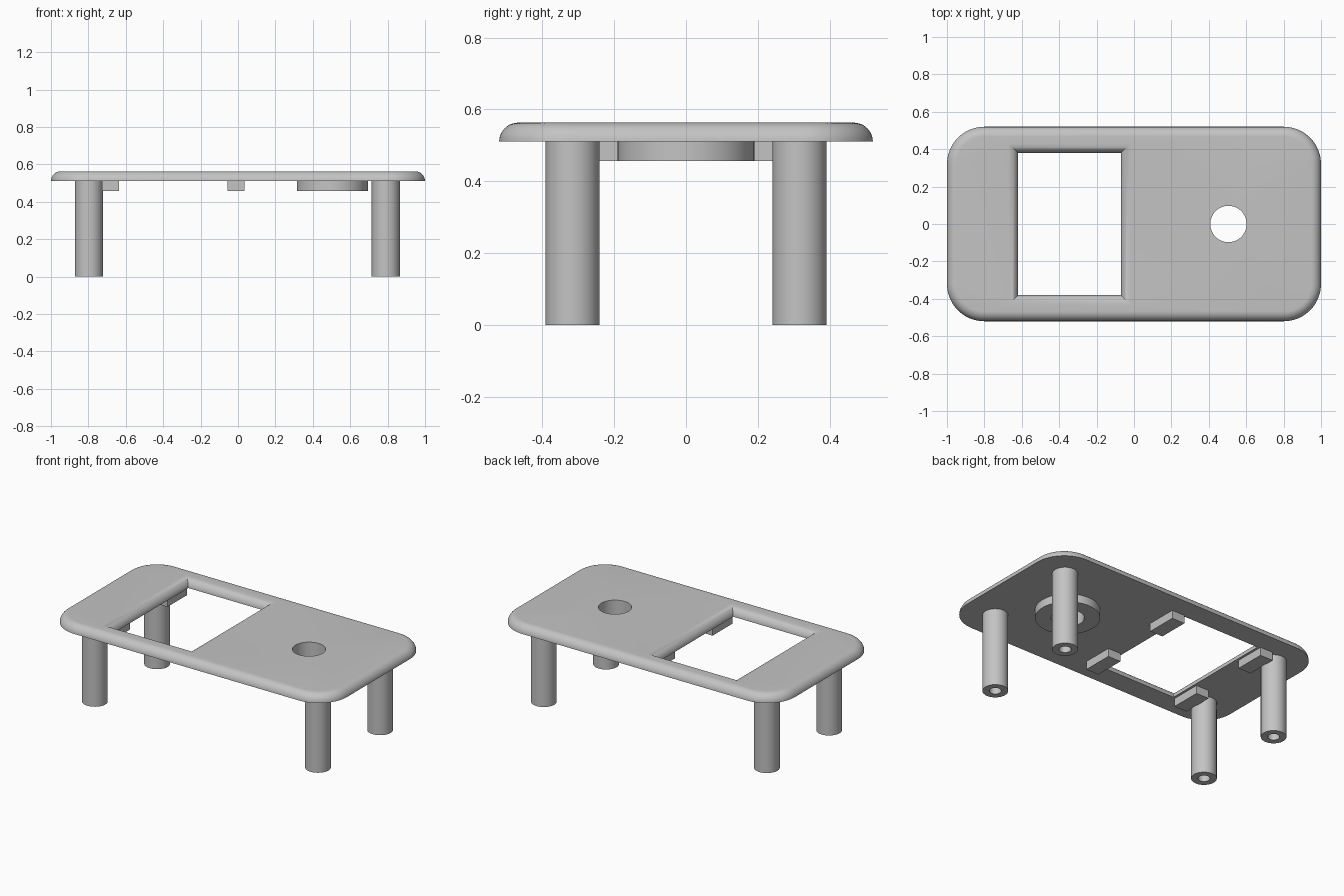
import bpy, bmesh
from math import sin, cos, pi, radians

cube = bpy.data.objects.get("Cube")
if cube:
    bpy.data.objects.remove(cube, do_unlink=True)

grey = bpy.data.materials.new("light_grey")
grey.use_nodes = True
COLOUR = (0.55, 0.55, 0.55, 1)
grey.diffuse_color = COLOUR
grey.node_tree.nodes["Principled BSDF"].inputs["Base Color"].default_value = COLOUR

UNDER, TOP, LOW = 0.51, 0.563, 0.457   # plate underside, plate top, underside fittings
ROUND = TOP - UNDER                    # radius of the rounded rims
HOLE_X, HOLE_R = 0.505, 0.097


def finish(name, bm):
    bmesh.ops.recalc_face_normals(bm, faces=bm.faces)
    mesh = bpy.data.meshes.new(name)
    bm.to_mesh(mesh)
    bm.free()
    mesh.set_sharp_from_angle(angle=radians(35))
    mesh.materials.append(grey)
    obj = bpy.data.objects.new(name, mesh)
    bpy.context.collection.objects.link(obj)
    return obj


def circle(cx, cy, r, n=64):
    return [(cx + r * cos(2 * pi * i / n), cy + r * sin(2 * pi * i / n)) for i in range(n)]


def rounded_outline(hx, hy, r, n=16):
    pts = []
    for k, (sx, sy) in enumerate([(1, 1), (-1, 1), (-1, -1), (1, -1)]):
        for i in range(n + 1):
            a = (k + i / n) * pi / 2
            pts.append((sx * (hx - r) + r * cos(a), sy * (hy - r) + r * sin(a)))
    return pts


def window_outline(grow):
    x0, x1, y = -0.62 - grow, -0.07 + grow, 0.38 + grow
    return [(x1, y), (x0, y), (x0, -y), (x1, -y)]


def loft(bm, levels, closed=False):
    """Bridge a list of (outline, z) levels; returns the edges of the first and last loop."""
    rings = [[bm.verts.new((x, y, z)) for x, y in pts] for pts, z in levels]
    pairs = list(zip(rings, rings[1:]))
    if closed:
        pairs.append((rings[-1], rings[0]))
    for a, b in pairs:
        for i in range(len(a)):
            j = (i + 1) % len(a)
            bm.faces.new((a[i], a[j], b[j], b[i])).smooth = True
    return [[bm.edges.get((r[i - 1], r[i])) for i in range(len(r))]
            for r in (rings[0], rings[-1])]


def tube(name, cx, cy, outer, inner, z0, z1):
    bm = bmesh.new()
    big, small = circle(cx, cy, outer), circle(cx, cy, inner)
    loft(bm, [(big, z0), (big, z1), (small, z1), (small, z0)], closed=True)
    return finish(name, bm)


def block(name, cx, cy, sx, sy, z0, z1):
    bm = bmesh.new()
    bmesh.ops.create_cube(bm, size=1)
    for v in bm.verts:
        v.co = (cx + v.co.x * sx, cy + v.co.y * sy, (z0 + z1) / 2 + v.co.z * (z1 - z0))
    return finish(name, bm)


# Plate with rounded outer rim, rounded window rim and a round hole
bm = bmesh.new()
steps = [i / 10 * pi / 2 for i in range(11)]
rim = [(ROUND * (1 - cos(a)), UNDER + ROUND * sin(a)) for a in steps]
loops = [
    loft(bm, [(rounded_outline(1 - d, 0.52 - d, 0.2 - d), z) for d, z in rim]),
    loft(bm, [(window_outline(d), z) for d, z in rim]),
    loft(bm, [(circle(HOLE_X, 0, HOLE_R), z) for z in (UNDER, TOP)]),
]
for side, up in ((0, -1), (1, 1)):
    edges = [e for pair in loops for e in pair[side]]
    made = bmesh.ops.triangle_fill(bm, edges=edges, use_beauty=True, normal=(0, 0, up))
    for g in made["geom"]:
        if isinstance(g, bmesh.types.BMFace):
            g.smooth = False
finish("plate", bm)

# Collar below the round hole
tube("hole_collar", HOLE_X, 0, 0.19, HOLE_R, LOW, UNDER)

# Hollow legs and the blocks beside the window
for sy, depth in ((-1, "front"), (1, "back")):
    for cx, side in ((-0.797, "right"), (0.79, "left")):
        tube(f"{depth}_{side}_leg", cx, sy * 0.316, 0.075, 0.035, 0, UNDER)
    for cx, side in ((-0.681, "right"), (-0.01, "left")):
        block(f"{depth}_{side}_window_block", cx, sy * 0.29, 0.092, 0.2, LOW, UNDER)
